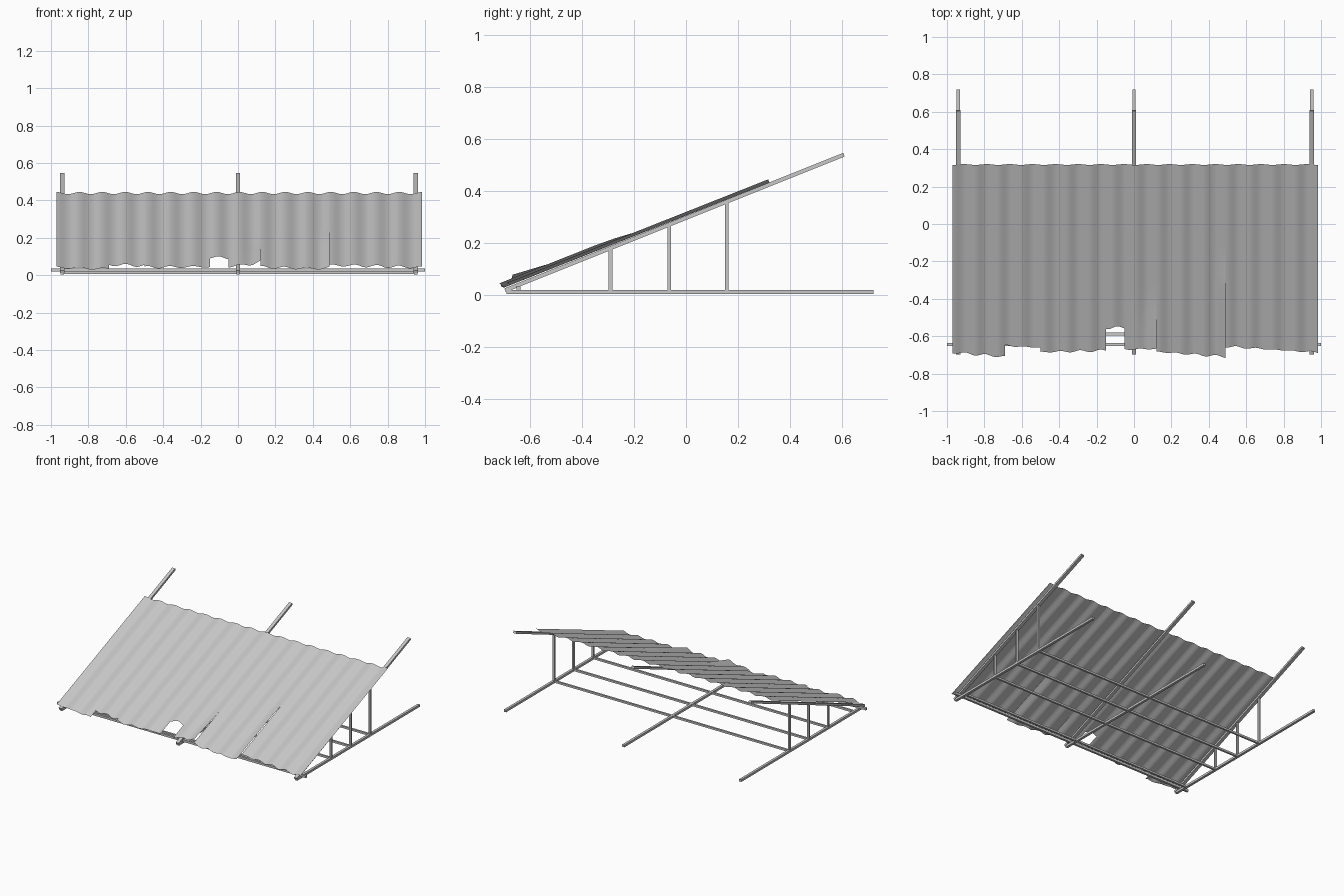
import bpy, bmesh, math
from mathutils import Vector

cube = bpy.data.objects.get("Cube")
if cube:
    bpy.data.objects.remove(cube, do_unlink=True)

grey = bpy.data.materials.new("weathered_grey")
grey.use_nodes = True
colour = (0.58, 0.58, 0.58, 1)
grey.diffuse_color = colour
grey.node_tree.nodes["Principled BSDF"].inputs["Base Color"].default_value = colour

FRAME_X = {"right": -0.94, "middle": 0.0, "left": 0.95}
SLOPE = 0.4


def finish(name, bm):
    mesh = bpy.data.meshes.new(name)
    bm.to_mesh(mesh)
    bm.free()
    mesh.materials.append(grey)
    obj = bpy.data.objects.new(name, mesh)
    bpy.context.collection.objects.link(obj)
    return obj


def beam(name, start, end, width, depth):
    """Square-cut timber between two points."""
    a, b = Vector(start), Vector(end)
    bm = bmesh.new()
    bmesh.ops.create_cube(bm, size=1)
    bmesh.ops.scale(bm, vec=(width, depth, (b - a).length), verts=bm.verts)
    obj = finish(name, bm)
    obj.location = (a + b) / 2
    obj.rotation_euler = (b - a).to_track_quat("Z", "Y").to_euler()
    return obj


def bar(name, x0, x1, y, z, size):
    return beam(name, (x0, y, z), (x1, y, z), size, size)


def rafter_z(y):
    return 0.297 + SLOPE * y


# Ground rails and sloping rafters
for side, x in FRAME_X.items():
    beam(side + "_ground_rail", (x, -0.69, 0.012), (x, 0.72, 0.012), 0.018, 0.016)
    beam(side + "_rafter", (x, -0.695, rafter_z(-0.695)), (x, 0.607, rafter_z(0.607)),
         0.024, 0.015)

# Posts on the two outer frames, with a cross bar at each row of feet
for row, y in (("front", -0.29), ("middle", -0.065), ("back", 0.157)):
    for side in ("right", "left"):
        x = FRAME_X[side]
        beam(f"{side}_{row}_post", (x, y, 0.012), (x, y, rafter_z(y)), 0.014, 0.014)
    bar(row + "_cross_bar", FRAME_X["right"], FRAME_X["left"], y, 0.013, 0.014)

# Bars under the low edge of the roof
bar("eave_bar", -1, 1, -0.643, 0.027, 0.016)
bar("inner_eave_bar", FRAME_X["right"], FRAME_X["left"], -0.588, 0.013, 0.014)

# Corrugated roof: each strip is x start, x end, low edge y at start and at end
STRIPS = [
    (-0.97, -0.69, -0.687, -0.71),
    (-0.69, -0.50, -0.65, -0.662),
    (-0.50, -0.15, -0.685, -0.677),
    (-0.15, -0.05, -0.548, -0.548),
    (-0.05, 0.12, -0.67, -0.668),
    (0.12, 0.49, -0.683, -0.71),
    (0.49, 0.985, -0.655, -0.687),
]
TOP_Y = 0.318
PITCH = 1.955 / 16
ROWS = 14


def lift(x, y, strip):
    """Torn edges curl upward beside the two splits."""
    if strip == 4 and y < -0.42:
        return 0.024 * ((x + 0.05) / 0.17) ** 2 * (-0.42 - y) / 0.25
    if strip == 5 and x > 0.43 and y < -0.2:
        return 0.01 * (x - 0.43) / 0.06 * min(1, (-0.2 - y) / 0.1)
    return 0


def roof_point(x, y, strip):
    wave = 0.006 * math.cos(math.tau * (x + 0.97) / PITCH)
    return (x, y - wave * 0.37, 0.313 + 0.396 * y + wave + lift(x, y, strip))


bm = bmesh.new()
for i, (x0, x1, low0, low1) in enumerate(STRIPS):
    cols = max(4, round((x1 - x0) / PITCH * 12))
    grid = []
    for c in range(cols + 1):
        t = c / cols
        x = x0 + (x1 - x0) * t
        low = low0 + (low1 - low0) * t + 0.004 * math.sin(x * 61)
        if i == 3:
            low -= 0.012 * math.cos(math.pi * t) ** 2
        grid.append([bm.verts.new(roof_point(x, low + (TOP_Y - low) * r / ROWS, i))
                     for r in range(ROWS + 1)])
    for a, b in zip(grid, grid[1:]):
        for r in range(ROWS):
            bm.faces.new((a[r], b[r], b[r + 1], a[r + 1]))
for face in bm.faces:
    face.smooth = True
finish("corrugated_roof", bm)
